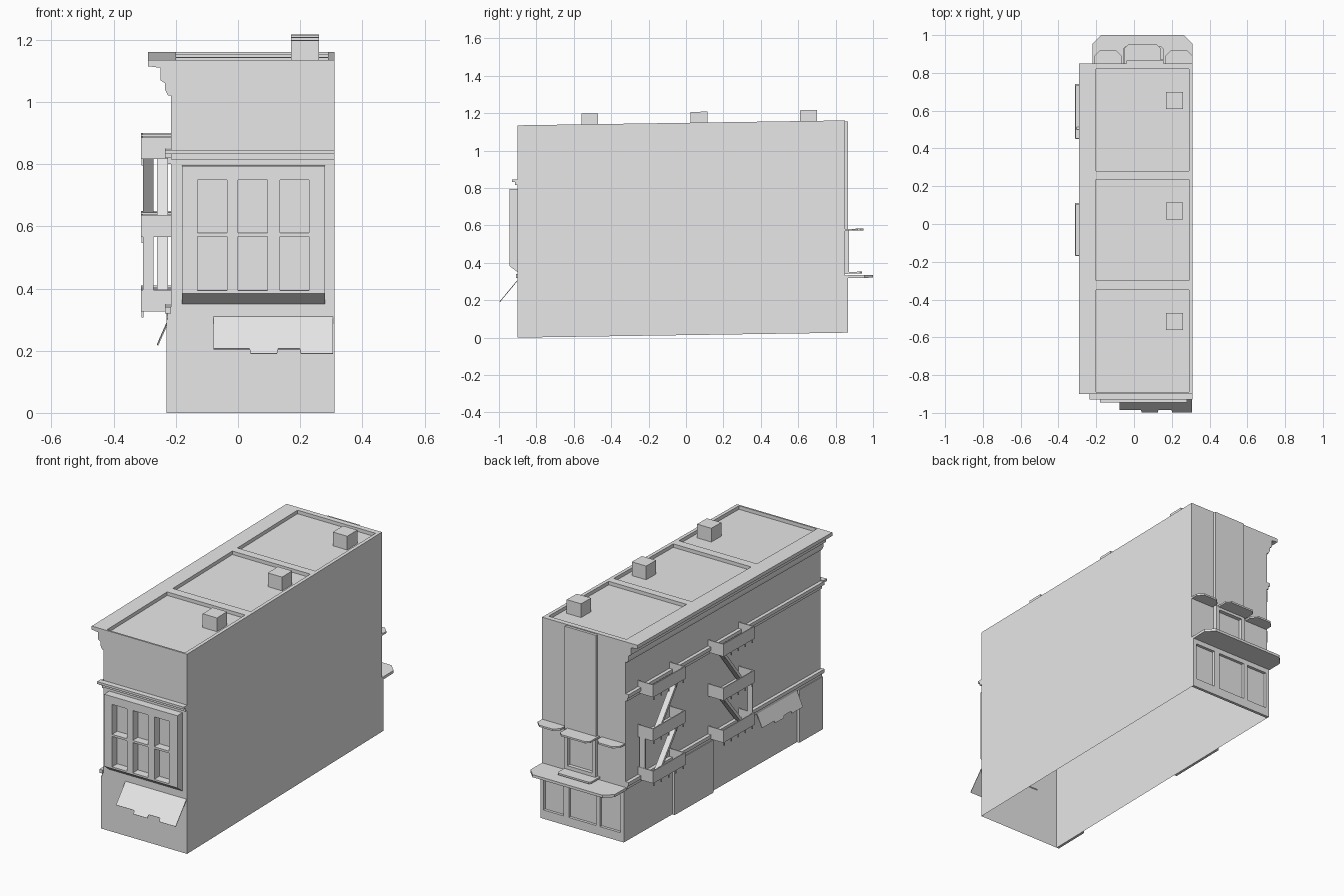
import bpy, bmesh
from mathutils import Vector

cube = bpy.data.objects.get("Cube")
if cube:
    bpy.data.objects.remove(cube, do_unlink=True)

grey = bpy.data.materials.new("plain grey")
grey.use_nodes = True
grey.diffuse_color = (0.8, 0.8, 0.8, 1)
grey.node_tree.nodes["Principled BSDF"].inputs["Base Color"].default_value = (0.8, 0.8, 0.8, 1)

SLOPE = 0.015           # the street rises towards the back
FRONT, BACK = -0.9, 0.85
LEFT, RIGHT = -0.215, 0.31
ROOF = 1.115


def finish(name, bm):
    """Turn a bmesh into a named object, lifted along the street slope."""
    bmesh.ops.recalc_face_normals(bm, faces=bm.faces)
    for v in bm.verts:
        v.co.z += SLOPE * (v.co.y - FRONT)
    mesh = bpy.data.meshes.new(name)
    bm.to_mesh(mesh)
    bm.free()
    mesh.materials.append(grey)
    ob = bpy.data.objects.new(name, mesh)
    bpy.context.collection.objects.link(ob)
    return ob


def place(axis, a, b, c):
    """Point from in-plane coordinates a, b and depth c along an axis."""
    return {"x": Vector((c, a, b)), "y": Vector((a, c, b)), "z": Vector((a, b, c))}[axis]


def extrude(bm, shift):
    geom = bmesh.ops.extrude_face_region(bm, geom=bm.faces[:], use_keep_orig=True)["geom"]
    bmesh.ops.translate(bm, vec=shift, verts=[g for g in geom if isinstance(g, bmesh.types.BMVert)])


def prism(name, pts, axis, lo, hi):
    bm = bmesh.new()
    bm.faces.new([bm.verts.new(place(axis, a, b, lo)) for a, b in pts])
    extrude(bm, place(axis, 0, 0, hi - lo))
    return finish(name, bm)


def box(name, x0, x1, y0, y1, z0, z1):
    return prism(name, [(x0, y0), (x1, y0), (x1, y1), (x0, y1)], "z", z0, z1)


def lattice(name, us, vs, axis, lo, hi):
    """Plate with openings in every second cell of a grid."""
    bm = bmesh.new()
    grid = [[bm.verts.new(place(axis, u, v, lo)) for v in vs] for u in us]
    for i in range(len(us) - 1):
        for j in range(len(vs) - 1):
            if not (i % 2 and j % 2):
                bm.faces.new([grid[i][j], grid[i + 1][j], grid[i + 1][j + 1], grid[i][j + 1]])
    extrude(bm, place(axis, 0, 0, hi - lo))
    return finish(name, bm)


def awning(name, start, along, drop):
    """Thin sloping canopy with a notched lower hem."""
    hem = [(0, 0), (0, 0.87), (0.3, 0.87), (0.31, 1), (0.53, 1), (0.54, 0.87),
           (0.72, 0.87), (0.73, 1), (1, 1), (1, 0)]
    start, along, drop = Vector(start), Vector(along), Vector(drop)
    bm = bmesh.new()
    bm.faces.new([bm.verts.new(start + along * s + drop * t) for s, t in hem])
    normal = along.cross(drop).normalized()
    if normal.z > 0:
        normal.negate()
    extrude(bm, normal * 0.004)
    return finish(name, bm)


# Main block, open underneath
bm = bmesh.new()
base = [bm.verts.new(p) for p in ((LEFT, FRONT, 0), (RIGHT, FRONT, 0), (RIGHT, BACK, 0), (LEFT, BACK, 0))]
top = [bm.verts.new(v.co + Vector((0, 0, ROOF))) for v in base]
for i in range(4):
    j = (i + 1) % 4
    bm.faces.new([base[i], base[j], top[j], top[i]])
bm.faces.new(top)
finish("building_walls", bm)

# Roof parapet, chimneys and side cornice
lattice("roof_parapet", [LEFT, -0.2, 0.29, RIGHT],
        [FRONT, -0.89, -0.35, -0.3, 0.235, 0.28, 0.82, BACK], "z", ROOF, 1.135)
for y in (-0.515, 0.07, 0.655):
    box("chimney", 0.17, 0.26, y - 0.045, y + 0.045, ROOF, 1.193)
prism("side_cornice", [(LEFT, 1.135), (-0.29, 1.135), (-0.29, 1.115), (-0.25, 1.11), (-0.25, 1.07),
                       (-0.235, 1.06), (-0.235, 1.04), (-0.225, 1.02), (LEFT, 1.02)],
      "y", FRONT, BACK)

# Side mouldings and ground floor panels
for z in (0.32, 0.82):
    box("side_moulding", -0.235, LEFT, FRONT - 0.01, BACK, z, z + 0.02)
    box("side_moulding_step", -0.226, LEFT, FRONT, BACK, z - 0.02, z)
for y0, y1 in ((FRONT, -0.69), (0.08, 0.43)):
    box("ground_floor_panel", -0.23, LEFT, y0, y1, 0, 0.3)

# Front: moulding, window bay and canopy
box("front_moulding", -0.235, RIGHT, -0.93, FRONT, 0.833, 0.846)
box("front_moulding_step", LEFT, RIGHT, -0.915, FRONT, 0.815, 0.833)
lattice("window_bay", [-0.18, -0.13, -0.035, 0, 0.095, 0.135, 0.228, 0.28],
        [0.385, 0.395, 0.568, 0.58, 0.75, 0.795], "y", -0.945, FRONT)
prism("bay_underside", [(FRONT, 0.35), (-0.945, 0.385), (FRONT, 0.385)], "x", -0.18, 0.28)
awning("front_awning", (-0.078, FRONT, 0.31), (0.384, 0, 0), (0, -0.098, -0.117))
awning("side_awning", (-0.222, -0.32, 0.3), (0, -0.36, 0), (-0.038, 0, -0.085))


# Back: centre strip, ledges, window and shopfront
def ledge(name, x0, x1, y1, z, cut, thick=0.01, sides=(1, 1)):
    a, b = sides[0] * cut, sides[1] * cut
    pts = [(x0, BACK), (x0, y1 - a), (x0 + a, y1), (x1 - b, y1), (x1, y1 - b), (x1, BACK)]
    if not a:
        pts.pop(2)
    if not b:
        pts.pop(-2)
    prism(name, pts, "z", z - thick, z)


box("back_centre_strip", -0.04, 0.157, BACK, 0.865, 0.55, 1.13)
lattice("back_window_frame", [-0.04, -0.02, 0.135, 0.157], [0.32, 0.345, 0.53, 0.55], "y", BACK, 0.872)
ledge("back_ledge_right", -0.21, -0.065, 0.92, 0.555, 0.03)
ledge("back_ledge_left", 0.165, RIGHT, 0.92, 0.555, 0.03)
ledge("back_ledge_centre", -0.05, 0.14, 0.95, 0.555, 0.02)
ledge("shop_sign_ledge", -0.055, 0.155, 0.94, 0.325, 0.01)
ledge("shop_canopy", -0.22, RIGHT, 1.0, 0.307, 0.045, 0.015)
lattice("shopfront", [LEFT, -0.195, -0.065, -0.04, 0.13, 0.165, 0.29, RIGHT],
        [0, 0.05, 0.265, 0.295], "y", BACK, 0.866)


# Fire escapes
def platform(y0, y1, z):
    """Walkway with a solid rail on three sides and small brackets below."""
    box("escape_floor", -0.312, LEFT, y0, y1, z, z + 0.008)
    box("escape_rail", -0.312, -0.306, y0, y1, z, z + 0.07)
    for y in (y0, y1 - 0.006):
        box("escape_end_rail", -0.306, LEFT, y, y + 0.006, z, z + 0.07)
    for i in range(5):
        y = y0 + 0.01 + i * (y1 - y0 - 0.026) / 4
        box("escape_bracket", -0.31, -0.304, y, y + 0.006, z - 0.02, z)


def flight(low_y, high_y, z0, z1, x0, x1):
    prism("escape_stair", [(low_y, z0), (low_y, z0 + 0.025), (high_y, z1 + 0.025), (high_y, z1)],
          "x", x0, x1)


levels = (0.315, 0.555, 0.805)
outer, inner = (-0.305, -0.272), (-0.26, -0.225)
escapes = ((0.45, 0.74, 0.69, 0.5, outer, inner, 0.732),
           (-0.17, 0.11, -0.14, 0.06, inner, outer, -0.168))
for y0, y1, low, high, stair, post, post_y in escapes:
    for z in levels:
        platform(y0, y1, z)
    for z0, z1 in zip(levels, levels[1:]):
        flight(low, high, z0, z1, *stair)
    box("escape_post", *post, post_y, post_y + 0.006, levels[0], levels[1])
